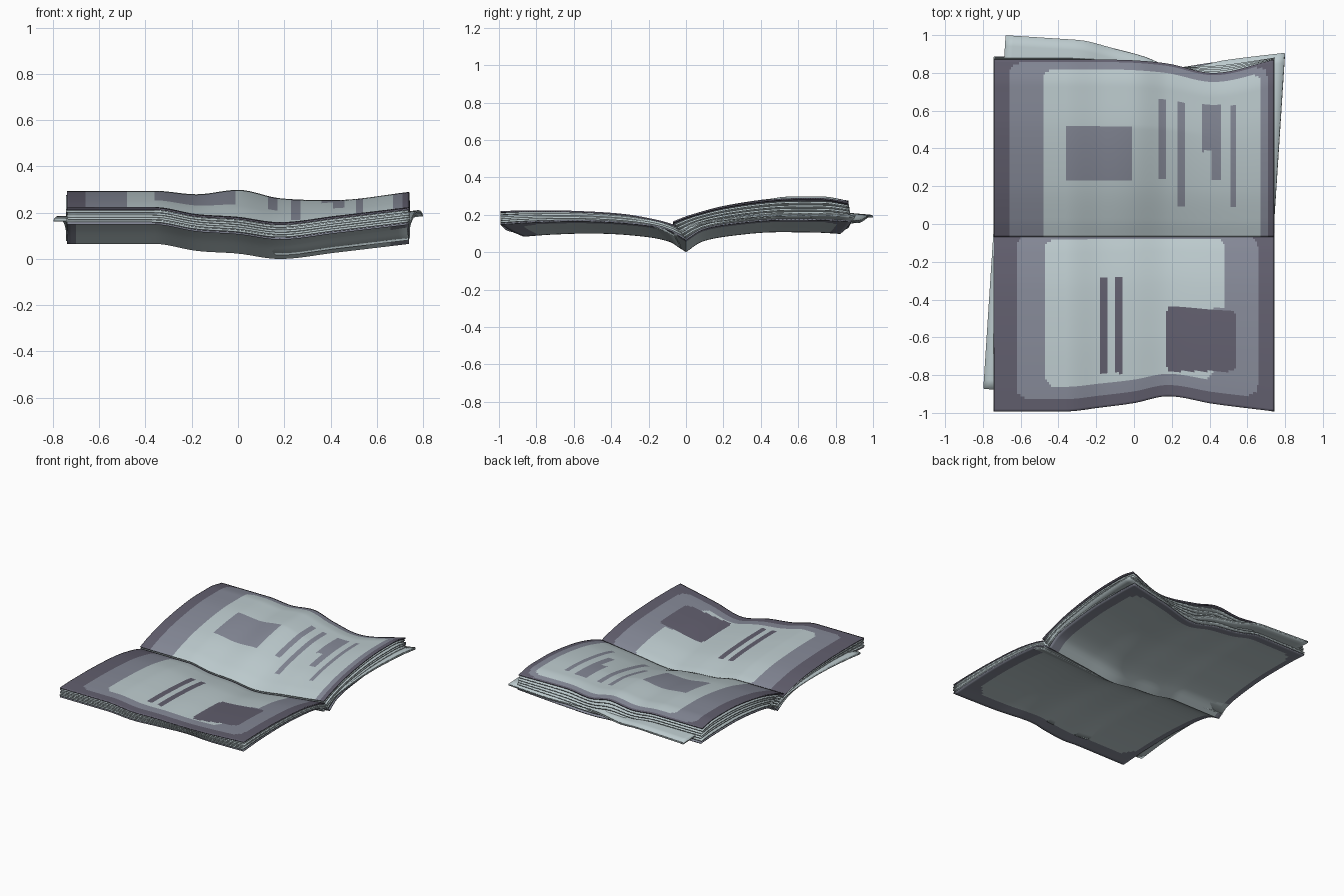
import bpy, bmesh, math

if "Cube" in bpy.data.objects:
    bpy.data.objects.remove(bpy.data.objects["Cube"])

# ---------- colours ----------
def material(name, rgb):
    m = bpy.data.materials.new(name)
    m.diffuse_color = (*rgb, 1)
    m.use_nodes = True
    m.node_tree.nodes["Principled BSDF"].inputs["Base Color"].default_value = m.diffuse_color
    return m

MATS = [material("pale_paper", (0.51, 0.60, 0.62)),
        material("grey_violet_ink", (0.235, 0.25, 0.31)),
        material("dark_violet_ink", (0.12, 0.113, 0.155))]
PALE, MID, DARK = 0, 1, 2

# ---------- curves ----------
def curve(xs, ys, x):
    """Smooth curve through a few points (hermite, gentle slopes)."""
    n = len(xs)
    x = min(max(x, xs[0]), xs[-1])
    i = next(k for k in range(n - 1) if x <= xs[k + 1])

    def slope(k):
        a, b = max(k - 1, 0), min(k + 1, n - 1)
        if 0 < k < n - 1 and (ys[k] - ys[a]) * (ys[b] - ys[k]) <= 0:
            return 0.0
        return (ys[b] - ys[a]) / (xs[b] - xs[a])
    h = xs[i + 1] - xs[i]
    t = (x - xs[i]) / h
    return (ys[i] * (1 + 2 * t) * (1 - t) ** 2 + ys[i + 1] * t * t * (3 - 2 * t)
            + h * slope(i) * t * (1 - t) ** 2 + h * slope(i + 1) * t * t * (t - 1))

def mix(a, b, t):
    return a + (b - a) * t

W = 0.74                                              # half width of a sheet
X = [-.74, -.36, -.18, 0, .18, .42, .74]
SAG_LOW = [0, 0, .03, .042, .065, .038, 0]            # waviness across the sheets
SAG_TOP = [0, 0, .015, -.004, .032, .040, .005]
DIP_LOW = [0, 0, .25, .55, 1, .5, 0]                  # how far the wavy edge pulls in
DIP_TOP = [0, 0, 0, .05, .3, 1, 0]
S = [0, .1, .3, .6, .85, 1]                           # spine to outer edge
FRONT_LOW = [.065, .12, .152, .165, .158, .148]
FRONT_TOP = [.145, .172, .205, .222, .224, .22]
BACK_LOW = [.065, .12, .153, .172, .170, .163]
BACK_TOP = [.165, .20, .25, .29, .294, .272]

def sheet_point(x, s, side, t, edges=None, dip=None):
    """Point on the sheet at stack level t (0 bottom, 1 top)."""
    low = curve(X, SAG_LOW, x)
    if side < 0:
        z = mix(curve(S, FRONT_LOW, s), curve(S, FRONT_TOP, s), t) - low
        edge = .992 - mix(.125, .08, t) * curve(X, DIP_LOW, x)
        y0 = .055 * t
    else:
        z = mix(curve(S, BACK_LOW, s), curve(S, BACK_TOP, s), t)
        z -= mix(low, curve(X, SAG_TOP, x), t * min(1, 1.6 * s))
        edge = mix(.885 - .06 * curve(X, DIP_LOW, x),
                   .87 - .07 * curve(X, DIP_TOP, x), t)
        y0 = -.07 * t
    if edges:
        edge = edges[0 if side < 0 else 1] - dip * curve(X, DIP_LOW, x)
    return x, side * mix(y0, edge, s), z

# ---------- sheet builder ----------
def sheet(name, t, cols, rows, thick, paint=None, shift=0, turn=0, edges=None, dip=0):
    bm = bmesh.new()
    c, sn = math.cos(turn), math.sin(turn)
    for side in (-1, 1):
        grid = []
        for j in range(rows + 1):
            row = []
            for i in range(cols + 1):
                x, y, z = sheet_point(mix(-W, W, i / cols), j / rows, side, t, edges, dip)
                row.append(bm.verts.new((x * c - y * sn + shift, x * sn + y * c, z)))
            grid.append(row)
        for j in range(rows):
            for i in range(cols):
                q = [grid[j][i], grid[j][i + 1], grid[j + 1][i + 1], grid[j + 1][i]]
                f = bm.faces.new(q if side > 0 else q[::-1])
                f.smooth = True
                if paint:
                    f.material_index = paint(f.calc_center_median(), (j + .5) / rows, side)
    bmesh.ops.remove_doubles(bm, verts=bm.verts, dist=1e-5)
    me = bpy.data.meshes.new(name)
    bm.to_mesh(me)
    bm.free()
    for m in MATS:
        me.materials.append(m)
    ob = bpy.data.objects.new(name, me)
    bpy.context.collection.objects.link(ob)
    mod = ob.modifiers.new("paper_thickness", 'SOLIDIFY')
    mod.thickness = thick
    mod.offset = 1 - 2 * t
    bpy.context.view_layer.objects.active = ob
    ob.select_set(True)
    bpy.ops.object.shade_smooth_by_angle(angle=math.radians(40))
    ob.select_set(False)
    return ob

# ---------- printed areas ----------
def in_round(x, y, x0, x1, y0, y1, r=.06):
    dx = max(x0 + r - x, x - x1 + r, 0)
    dy = max(y0 + r - y, y - y1 + r, 0)
    return math.hypot(dx, dy) < r

def in_any(p, boxes):
    return any(a < p.x < b and c < p.y < d for a, b, c, d in boxes)

BACK_BLOCKS = [(-.36, -.01, .235, .515), (.13, .17, .235, .66), (.225, .265, .095, .645),
               (.36, .455, .385, .63), (.41, .455, .235, .40), (.51, .545, .09, .625)]
FRONT_BLOCKS = [(-.18, -.14, -.79, -.285), (-.095, -.055, -.79, -.285)]

def paint_spread(p, s, side):
    if side > 0:
        if in_any(p, BACK_BLOCKS):
            return MID
        if in_round(p.x, s, -.485, .675, -1, .945):
            return PALE
        return MID if in_round(p.x, s, -.66, .705, -1, .98) else DARK
    if in_any(p, FRONT_BLOCKS) or in_round(p.x, p.y, .175, .537, -.78, -.435 - .07 * (p.x - .175), .02):
        return DARK
    right = .485 if p.y > -.44 else .42
    if in_round(p.x, s, -.47, right, .025, .86):
        return PALE
    return MID if in_round(p.x, s, -.625, .655, .01, .925) else DARK

def paint_cover(p, s, side):
    return PALE if in_round(p.x, s * side, -.70, .66, -.9, .93, .12) else MID

# ---------- the stack ----------
sheet("bottom_cover", 0, 74, 40, .008, paint_cover)
for k, t in enumerate((.17, .34, .5, .66, .84)):
    sheet(f"inner_sheet_{k + 1}", t, 36, 18, .009, shift=(-.004, .004, 0, .003, -.003)[k])
# loose sheets that slipped out at an angle
for k, t in enumerate((.22, .29)):
    sheet(f"slipped_sheet_{k + 1}", t, 36, 18, .007, turn=-.0645 + .003 * k,
          edges=(.92, .953), dip=.12)
sheet("top_spread", 1, 148, 72, .008, paint_spread)
